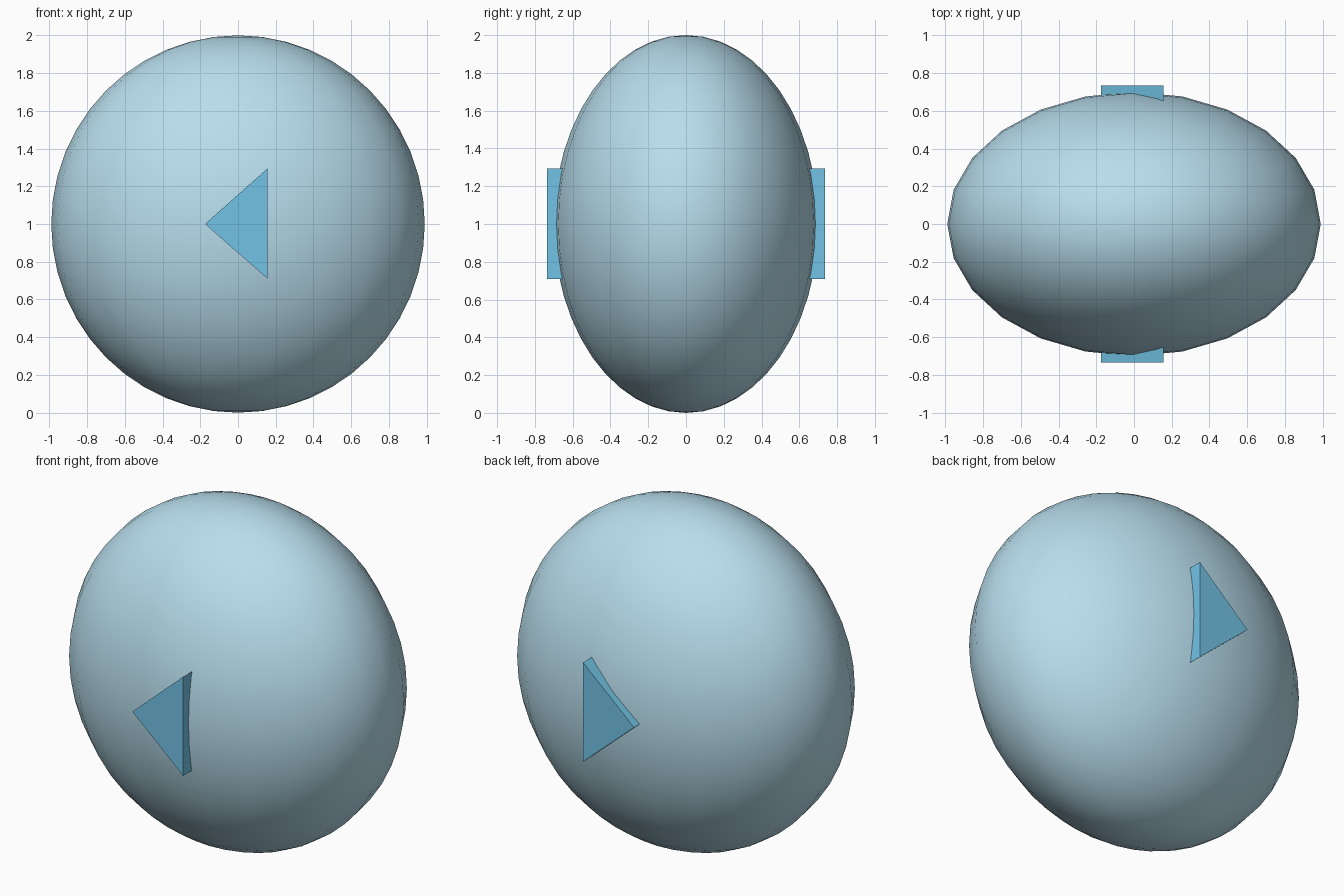
import bpy, bmesh
from mathutils import Matrix

if "Cube" in bpy.data.objects:
    bpy.data.objects.remove(bpy.data.objects["Cube"])


def add_object(name, bm, color):
    mesh = bpy.data.meshes.new(name)
    bmesh.ops.recalc_face_normals(bm, faces=bm.faces[:])
    bm.to_mesh(mesh)
    bm.free()
    obj = bpy.data.objects.new(name, mesh)
    bpy.context.collection.objects.link(obj)
    mat = bpy.data.materials.new(name + "_paint")
    mat.diffuse_color = color
    mat.use_nodes = True
    mat.node_tree.nodes["Principled BSDF"].inputs["Base Color"].default_value = mat.diffuse_color
    mesh.materials.append(mat)
    return obj


# Flattened round body, smooth shaded
bm = bmesh.new()
bmesh.ops.create_uvsphere(
    bm, u_segments=24, v_segments=24, radius=1,
    matrix=Matrix.Translation((0, 0, 1)) @ Matrix.Diagonal((0.99, 0.70, 1.0, 1)))
body = add_object("body", bm, (0.48, 0.73, 0.85, 1))
body.data.shade_smooth()

# Triangular prism running through the body, showing front and back
bm = bmesh.new()
half_depth = 0.735
profile = [(-0.175, 1.0), (0.157, 0.71), (0.157, 1.295)]
face = bm.faces.new([bm.verts.new((x, -half_depth, z)) for x, z in profile])
ext = bmesh.ops.extrude_face_region(bm, geom=[face], use_keep_orig=True)
back = [v for v in ext["geom"] if isinstance(v, bmesh.types.BMVert)]
bmesh.ops.translate(bm, verts=back, vec=(0, 2 * half_depth, 0))
add_object("triangle_symbol", bm, (0.17, 0.55, 0.79, 1))
